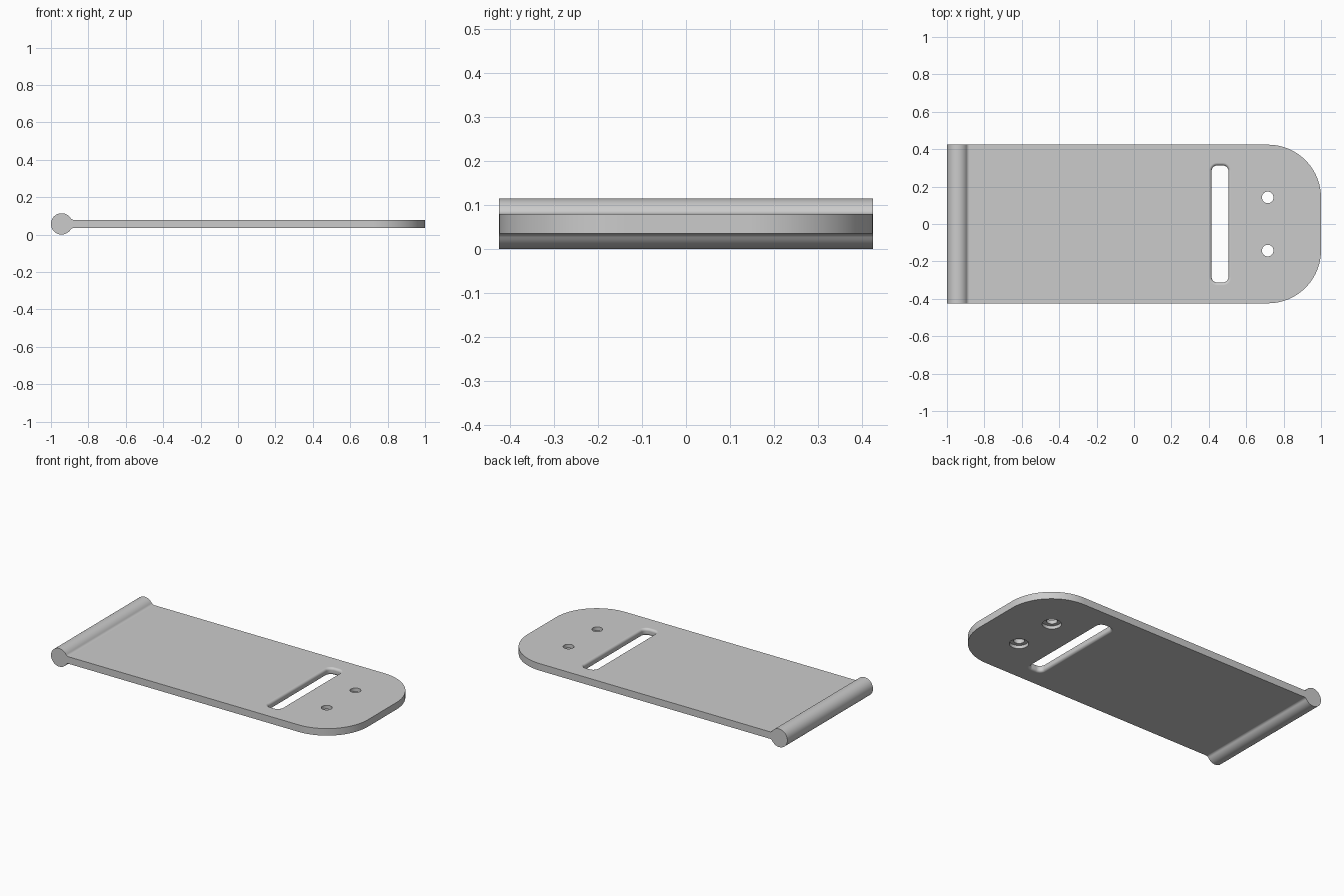
import bpy
import bmesh
from math import sin, cos, pi, asin

cube = bpy.data.objects.get("Cube")
if cube:
    bpy.data.objects.remove(cube, do_unlink=True)

ROD_R = 0.057         # hinge rod radius, also the mid-height of the plate
HALF_T = 0.022        # half the plate thickness
HALF_W = 0.424        # half the plate width
ROD_X = -1 + ROD_R
FILLET = 0.02
CORNER = 0.284
RIM = 0.015

grey = bpy.data.materials.new("plain_grey")
grey.use_nodes = True
colour = (0.6, 0.6, 0.6, 1)
grey.diffuse_color = colour
grey.node_tree.nodes["Principled BSDF"].inputs["Base Color"].default_value = colour


def arc(cx, cy, r, start, end, steps):
    """Points along a circular arc."""
    angles = [start + (end - start) * i / steps for i in range(steps + 1)]
    return [(cx + r * cos(a), cy + r * sin(a)) for a in angles]


def loft(name, rings):
    """Closed solid skinned through rings of equal point count."""
    bm = bmesh.new()
    loops = [[bm.verts.new(p) for p in ring] for ring in rings]
    count = len(loops[0])
    for low, high in zip(loops, loops[1:]):
        for i in range(count):
            j = (i + 1) % count
            bm.faces.new((low[i], low[j], high[j], high[i]))
    bm.faces.new(loops[0][::-1])
    bm.faces.new(loops[-1])
    bmesh.ops.recalc_face_normals(bm, faces=bm.faces)
    mesh = bpy.data.meshes.new(name)
    mesh.materials.append(grey)
    bm.to_mesh(mesh)
    bm.free()
    obj = bpy.data.objects.new(name, mesh)
    bpy.context.collection.objects.link(obj)
    return obj


def rounded_slot(grow, z):
    """Rounded rectangle ring for the strap slot."""
    r = 0.03 + grow
    ring = []
    for k, (sx, sy) in enumerate([(1, 1), (-1, 1), (-1, -1), (1, -1)]):
        ring += arc(0.46 + sx * 0.015, sy * 0.283, r, k * pi / 2, (k + 1) * pi / 2, 8)
    return [(x, y, z) for x, y in ring]


def circle(y, r, z):
    return [(px, py, z) for px, py in arc(0.715, y, r, 0, 2 * pi, 32)[:-1]]


# Side profile: rod, blended neck and flat plate
tangent = asin((HALF_T + FILLET) / (ROD_R + FILLET))
neck_x = ROD_X + (ROD_R + FILLET) * cos(tangent)
upper = arc(ROD_X, 0, ROD_R, pi, tangent, 28)
upper += arc(neck_x, HALF_T + FILLET, FILLET, pi + tangent, 1.5 * pi, 8)[1:]
upper.append((1, HALF_T))
profile = upper + [(x, -z) for x, z in upper[:0:-1]]
plate = loft("hinged_plate", [[(x, y, z + ROD_R) for x, z in profile]
                              for y in (-HALF_W, HALF_W)])

# Rounded free-end corners
bm = bmesh.new()
bm.from_mesh(plate.data)
corners = [e for e in bm.edges if all(v.co.x > 0.99 for v in e.verts)
           and abs(e.verts[0].co.y - e.verts[1].co.y) < 0.001]
bmesh.ops.bevel(bm, geom=corners, offset=CORNER, segments=24, profile=0.5,
                affect='EDGES')
bm.to_mesh(plate.data)
bm.free()

# Slot cutter with softly rounded rims above and below
rims = [(RIM * (1 - cos(a)), HALF_T - RIM + RIM * sin(a))
        for a in [i * pi / 12 for i in range(7)]]
rims.append((RIM, HALF_T + 0.02))
sweep = [(g, -z) for g, z in rims[::-1]] + rims
cutters = [loft("slot_cutter", [rounded_slot(g, z + ROD_R) for g, z in sweep])]

# Screw hole cutters, counterbored from below
for y in (-0.142, 0.142):
    step = ROD_R - HALF_T + 0.02
    cutters.append(loft("screw_hole_cutter", [
        circle(y, 0.054, 0), circle(y, 0.054, step),
        circle(y, 0.031, step), circle(y, 0.031, 0.12)]))

bpy.ops.object.select_all(action='DESELECT')
plate.select_set(True)
bpy.context.view_layer.objects.active = plate
for cutter in cutters:
    cutter.hide_render = True
    cut = plate.modifiers.new("cut", 'BOOLEAN')
    cut.operation = 'DIFFERENCE'
    cut.solver = 'EXACT'
    cut.object = cutter
    bpy.ops.object.modifier_apply(modifier=cut.name)
    bpy.data.objects.remove(cutter, do_unlink=True)

# Smooth curves, clean flats
bpy.ops.object.shade_smooth_by_angle(angle=pi / 6)
weighted = plate.modifiers.new("clean_flats", 'WEIGHTED_NORMAL')
weighted.keep_sharp = True
weighted.weight = 100
